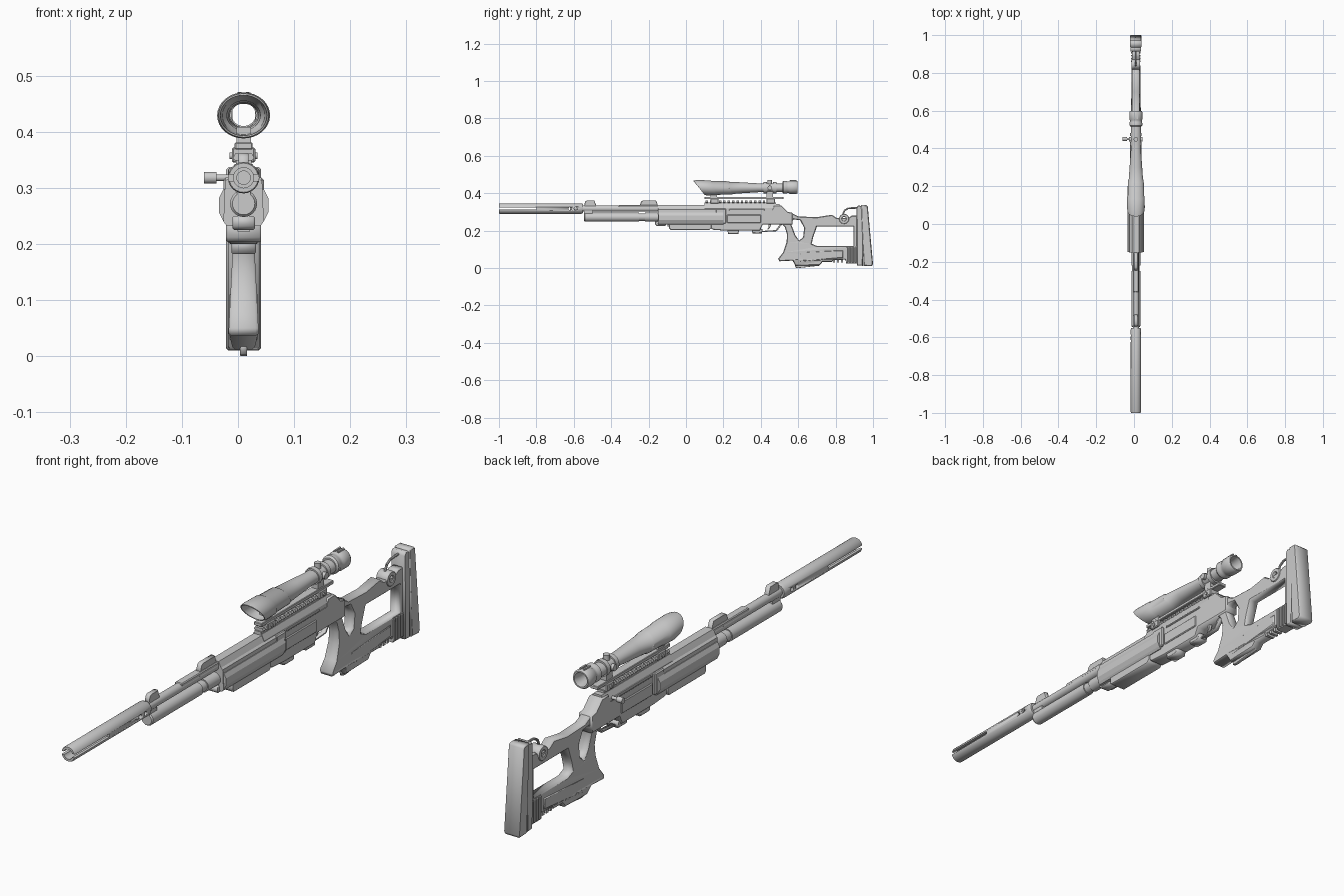
import bpy, bmesh, math
from mathutils import Matrix, Vector

CX = 0.01          # centre line of the body
BORE = 0.318       # barrel height
SCOPE = 0.429      # scope axis height


def add(name, me):
    ob = bpy.data.objects.new(name, me)
    bpy.context.collection.objects.link(ob)
    return ob


def from_bm(name, bm, smooth=False):
    bmesh.ops.recalc_face_normals(bm, faces=bm.faces)
    me = bpy.data.meshes.new(name)
    bm.to_mesh(me)
    bm.free()
    if smooth:
        me.shade_smooth()
        me.set_sharp_from_angle(angle=math.radians(35))
    return add(name, me)


def plate(name, loops, half, bevel=0.003, x=CX):
    """Side profile(s) in (y, z), extruded across x; extra loops are holes."""
    cu = bpy.data.curves.new(name, 'CURVE')
    cu.dimensions, cu.fill_mode = '2D', 'BOTH'
    cu.extrude, cu.bevel_depth, cu.offset, cu.bevel_resolution = half - bevel, bevel, -bevel, 0
    for pts in loops:
        sp = cu.splines.new('POLY')
        sp.points.add(len(pts) - 1)
        for p, (a, b) in zip(sp.points, pts):
            p.co = (a, b, 0, 1)
        sp.use_cyclic_u = True
    tmp = add(name + "_curve", cu)
    dg = bpy.context.evaluated_depsgraph_get()
    me = bpy.data.meshes.new_from_object(tmp.evaluated_get(dg))
    bpy.data.objects.remove(tmp)
    me.transform(Matrix(((0, 0, 1, x), (1, 0, 0, 0), (0, 1, 0, 0), (0, 0, 0, 1))))
    me.name = name
    return add(name, me)


def prism(name, half, y0, y1):
    """Cross-section half outline (x, z), mirrored and run along y."""
    pts = [(CX + x, z) for x, z in half] + [(CX - x, z) for x, z in reversed(half) if x > 0]
    bm = bmesh.new()
    f = bm.faces.new([bm.verts.new((x, y0, z)) for x, z in pts])
    ext = bmesh.ops.extrude_face_region(bm, geom=[f])['geom']
    bmesh.ops.translate(bm, vec=(0, y1 - y0, 0), verts=[v for v in ext if isinstance(v, bmesh.types.BMVert)])
    return from_bm(name, bm)


def box(name, x0, x1, y0, y1, z0, z1, bevel=0.0):
    bm = bmesh.new()
    bmesh.ops.create_cube(bm, size=1)
    for v in bm.verts:
        v.co = ((x0 + x1) / 2 + v.co.x * (x1 - x0), (y0 + y1) / 2 + v.co.y * (y1 - y0),
                (z0 + z1) / 2 + v.co.z * (z1 - z0))
    if bevel:
        bmesh.ops.bevel(bm, geom=bm.edges[:], offset=bevel, segments=1, affect='EDGES')
    return from_bm(name, bm)


def mid(name, half, y0, y1, z0, z1, bevel=0.0):
    return box(name, CX - half, CX + half, y0, y1, z0, z1, bevel)


def lathe(name, prof, z, sx=1.0, n=24, closed=False, shear=None):
    """Turned part about the y axis from (y, radius) points; closed makes a tube wall."""
    bm = bmesh.new()
    rings = []
    for y, r in prof:
        ring = []
        for i in range(n):
            a = 2 * math.pi * i / n
            c = Vector((CX + sx * r * math.cos(a), y, z + r * math.sin(a)))
            if shear:
                c.y += shear(y, math.sin(a))
            ring.append(bm.verts.new(c))
        rings.append(ring)
    pairs = list(zip(rings, rings[1:])) + ([(rings[-1], rings[0])] if closed else [])
    for a, b in pairs:
        for i in range(n):
            bm.faces.new((a[i], a[(i + 1) % n], b[(i + 1) % n], b[i]))
    if not closed:
        bm.faces.new(rings[0])
        bm.faces.new(rings[-1])
    return from_bm(name, bm, True)


def rod(name, a, b, r, n=12):
    a, b = Vector(a), Vector(b)
    d = b - a
    bm = bmesh.new()
    m = Matrix.Translation((a + b) / 2) @ d.to_track_quat('Z', 'Y').to_matrix().to_4x4()
    bmesh.ops.create_cone(bm, cap_ends=True, segments=n, radius1=r, radius2=r, depth=d.length, matrix=m)
    return from_bm(name, bm, True)


def cut(ob, cutter):
    m = ob.modifiers.new("cut", 'BOOLEAN')
    m.operation, m.solver, m.object = 'DIFFERENCE', 'EXACT', cutter
    cutter.hide_render = True
    cutter.hide_set(True)


# Barrel, muzzle sleeve with side slots and vent holes, tube below
lathe("barrel", [(-0.62, 0.0165), (0.12, 0.0165)], BORE)
sleeve = lathe("muzzle_sleeve", [(-1.0, 0.018), (-1.0, 0.026), (-0.996, 0.028), (-0.56, 0.028),
                                 (-0.55, 0.024), (-0.55, 0.012), (-0.64, 0.012), (-0.64, 0.018)], BORE, closed=True)
cut(sleeve, box("slot_cutter", -0.1, 0.1, -1.1, -0.80, BORE - 0.006, BORE + 0.006))
for i, y in enumerate((-0.62, -0.59)):
    cut(sleeve, rod(f"vent_cutter_{i}", (-0.1, y, BORE), (0.1, y, BORE), 0.008))
lathe("lower_tube", [(-0.545, 0.02), (-0.54, 0.024), (-0.25, 0.024), (-0.25, 0.02), (-0.22, 0.02),
                     (-0.22, 0.024), (-0.10, 0.024)], 0.272)
mid("tube_clamp", 0.012, -0.545, -0.50, 0.27, 0.32)

# Sight blocks and top strip on the barrel
plate("front_sight", [[(-0.545, 0.325), (-0.54, 0.355), (-0.53, 0.362), (-0.49, 0.362), (-0.48, 0.335), (-0.48, 0.325)]], 0.009, 0.002)
plate("rear_sight", [[(-0.25, 0.325), (-0.24, 0.355), (-0.23, 0.362), (-0.16, 0.362), (-0.15, 0.335), (-0.15, 0.325)]], 0.009, 0.002)
mid("barrel_strip", 0.015, -0.36, 0.05, 0.322, 0.336, 0.003)

# Handguard with flared side panels and underside blocks
prism("handguard", [(0.016, 0.338), (0.026, 0.318), (0.033, 0.312), (0.036, 0.24), (0.03, 0.232)], -0.15, 0.20)
prism("side_panels", [(0.036, 0.298), (0.044, 0.282), (0.044, 0.256), (0.036, 0.24)], -0.147, 0.20)
box("handguard_collar", CX - 0.036, CX + 0.036, 0.16, 0.215, 0.238, 0.318, 0.004)
plate("front_lug", [[(-0.165, 0.25), (-0.165, 0.232), (-0.155, 0.225), (-0.11, 0.225), (-0.10, 0.25)]], 0.02)
plate("underside_block", [[(-0.09, 0.245), (-0.09, 0.212), (-0.08, 0.203), (0.125, 0.203), (0.137, 0.215), (0.137, 0.245)]], 0.031)
mid("underside_groove", 0.011, -0.1, 0.13, 0.222, 0.235)

# Receiver, magazine and lower lugs
prism("receiver_top", [(0.016, 0.342), (0.026, 0.322), (0.026, 0.235)], 0.10, 0.50)
plate("receiver_body", [[(0.13, 0.31), (0.13, 0.215), (0.145, 0.205), (0.21, 0.2), (0.395, 0.2), (0.41, 0.232), (0.57, 0.232),
                         (0.57, 0.295), (0.545, 0.30), (0.51, 0.335), (0.47, 0.335), (0.46, 0.31)]], 0.027)
plate("magazine", [[(0.22, 0.21), (0.225, 0.182), (0.28, 0.182), (0.285, 0.21)]], 0.022)
plate("rear_lug", [[(0.35, 0.21), (0.355, 0.186), (0.405, 0.186), (0.41, 0.21)]], 0.02)
for s, label in ((-1, "left"), (1, "right")):
    x = CX + s * 0.026
    box(f"side_rib_{label}", x - 0.004, x + 0.004, 0.23, 0.42, 0.307, 0.315, 0.002)
    box(f"side_plate_{label}", x - 0.005, x + 0.005, 0.22, 0.40, 0.24, 0.285, 0.003)
plate("trigger", [[(0.44, 0.235), (0.455, 0.235), (0.45, 0.217), (0.44, 0.205), (0.435, 0.207), (0.442, 0.218)]], 0.005, 0.001)
plate("trigger_guard", [[(0.40, 0.192), (0.485, 0.197), (0.515, 0.235), (0.507, 0.24), (0.48, 0.203), (0.40, 0.198)]], 0.009, 0.001)

# Bolt handle
rod("bolt_rod", (CX, 0.45, BORE), (-0.04, 0.45, BORE), 0.006)
rod("bolt_knob", (-0.038, 0.45, BORE), (-0.061, 0.45, BORE), 0.0105, 16)

# Toothed rail and scope mount
mid("rail_base", 0.014, 0.10, 0.48, 0.338, 0.350)
for i in range(16):
    y = 0.105 + i * 0.0235
    prism(f"rail_tooth_{i}", [(0.014, 0.348), (0.019, 0.353), (0.015, 0.361)], y, y + 0.013)
mid("mount_bar", 0.016, 0.10, 0.52, 0.368, 0.381, 0.002)
for i, y in enumerate((0.13, 0.43)):
    mid(f"mount_foot_{i}", 0.021, y, y + 0.045, 0.345, 0.372, 0.003)
    mid(f"mount_post_{i}", 0.013, y, y + 0.035, 0.378, 0.408)
    rod(f"mount_screw_{i}", (CX - 0.025, y + 0.022, 0.357), (CX + 0.025, y + 0.022, 0.357), 0.006)

# Scope: hollow body with raked hood, turrets and eyepiece
def rake(y, s):
    return 0.03 * (1 - s) if y < 0.06 else (0.015 * (1 - s) if y < 0.25 else 0)


lathe("scope_body", [(0.04, 0.036), (0.04, 0.039), (0.055, 0.041), (0.13, 0.040), (0.135, 0.0375), (0.215, 0.036),
                     (0.22, 0.033), (0.30, 0.029), (0.39, 0.0235), (0.535, 0.0235), (0.535, 0.021), (0.39, 0.021),
                     (0.22, 0.023), (0.13, 0.026), (0.12, 0.033)], SCOPE, 1.15, 32, True, rake)
lathe("eyepiece", [(0.515, 0.022), (0.515, 0.028), (0.522, 0.034), (0.535, 0.034), (0.54, 0.032), (0.55, 0.032),
                   (0.555, 0.035), (0.59, 0.035), (0.597, 0.031), (0.597, 0.026), (0.57, 0.022)], SCOPE + 0.003, 1.0, 24, True)
for i, y in enumerate((0.415, 0.465)):
    lathe(f"scope_ring_{i}", [(y, 0.022), (y, 0.03), (y + 0.018, 0.03), (y + 0.018, 0.022)], SCOPE, 1.0, 24, True)
rod("turret_top", (CX, 0.448, SCOPE + 0.02), (CX, 0.448, SCOPE + 0.041), 0.012, 16)
for s, label in ((-1, "left"), (1, "right")):
    rod(f"turret_{label}", (CX + s * 0.02, 0.448, SCOPE), (CX + s * 0.036, 0.448, SCOPE), 0.012, 16)
for s in (-1, 1):
    mid("eyepiece_ridge", 0.003, 0.555, 0.59, 0.46, 0.471).location.x = s * 0.007

# Skeleton stock with grip, thumb hole and large opening
stock = plate("stock", [
    [(0.505, 0.24), (0.51, 0.288), (0.56, 0.297), (0.60, 0.276), (0.70, 0.272), (0.78, 0.285), (0.805, 0.268), (0.87, 0.268),
     (0.885, 0.28), (0.915, 0.28), (0.915, 0.028), (0.86, 0.028), (0.85, 0.045), (0.79, 0.042), (0.78, 0.033), (0.73, 0.033),
     (0.715, 0.015), (0.585, 0.012), (0.57, 0.04), (0.50, 0.036), (0.493, 0.05), (0.52, 0.085), (0.538, 0.14),
     (0.54, 0.18), (0.528, 0.22)],
    [(0.56, 0.24), (0.575, 0.26), (0.61, 0.256), (0.632, 0.215), (0.626, 0.165), (0.605, 0.147), (0.585, 0.175)],
    [(0.70, 0.222), (0.895, 0.222), (0.895, 0.118), (0.70, 0.118), (0.672, 0.13), (0.68, 0.165)]], 0.02, 0.004)
for v in stock.data.vertices:      # flare the grip towards its foot
    if v.co.y < 0.58 and v.co.z < 0.18:
        v.co.x = CX + (v.co.x - CX) * (1 + 0.35 * (0.18 - v.co.z) / 0.14)
plate("stock_fin", [[(0.58, 0.03), (0.585, 0.002), (0.60, 0.0), (0.71, 0.012), (0.72, 0.03)]], 0.006, 0.001)
plate("lower_bar", [[(0.60, 0.03), (0.61, 0.085), (0.84, 0.095), (0.84, 0.055), (0.73, 0.045)]], 0.024)

# Butt pad, ribbed rear block, adjuster boss and wire loop
plate("butt_plate", [[(0.912, 0.322), (0.915, 0.015), (0.945, 0.012), (0.945, 0.33), (0.92, 0.335)]], 0.028)
plate("butt_pad", [[(0.935, 0.337), (0.95, 0.012), (0.992, 0.010), (1.0, 0.02), (0.972, 0.33), (0.965, 0.337)]], 0.031, 0.004)
mid("rear_block", 0.02, 0.855, 0.92, 0.025, 0.115)
for i in range(4):
    mid(f"rear_rib_{i}", 0.025, 0.857 + i * 0.015, 0.866 + i * 0.015, 0.028, 0.112, 0.002)
for i in range(3):
    mid(f"bar_notch_{i}", 0.016, 0.785 + i * 0.022, 0.796 + i * 0.022, 0.03, 0.06)
ring = [[(0.845 + r * math.cos(a * math.pi / 8), 0.263 + r * math.sin(a * math.pi / 8)) for a in range(16)] for r in (0.027, 0.011)]
plate("adjuster_boss", ring, 0.023, 0.002)
loop = [(0.838, 0.285), (0.848, 0.308), (0.868, 0.32), (0.918, 0.322)]
for i, (a, b) in enumerate(zip(loop, loop[1:])):
    rod(f"wire_loop_{i}", (CX, *a), (CX, *b), 0.0045, 8)
